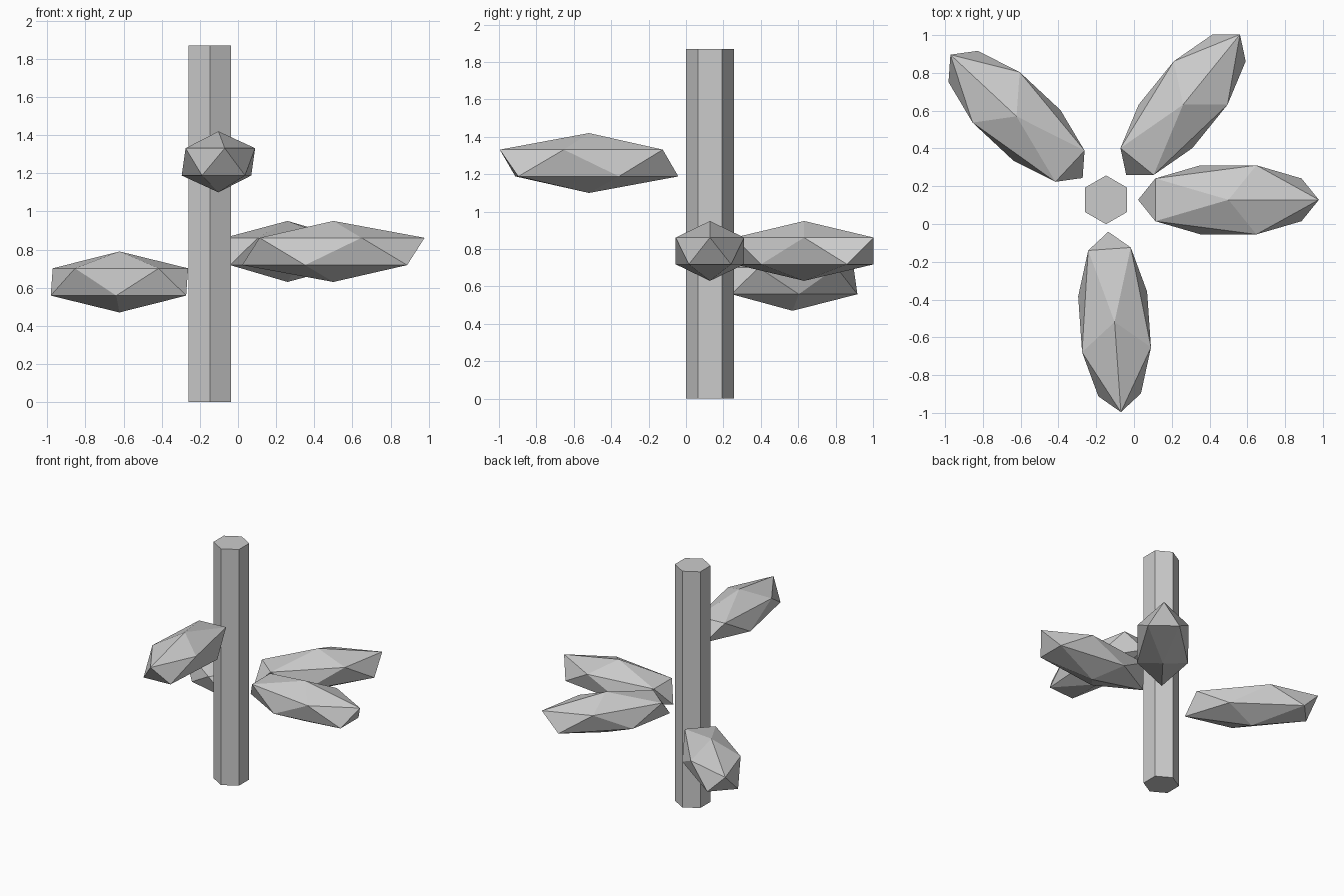
import bpy
from math import radians, cos, sin

if "Cube" in bpy.data.objects:
    bpy.data.objects.remove(bpy.data.objects["Cube"])

CX, CY = -0.148, 0.128      # trunk axis
REACH = 0.648               # trunk axis to leaf centre

# Trunk: hexagonal post
bpy.ops.mesh.primitive_cylinder_add(vertices=6, radius=0.129, depth=1.87,
                                    location=(CX, CY, 0.935))
bpy.context.object.name = "trunk"


# Leaf clump: stretched icosahedron pointing away from the trunk
def leaf(name, angle, z):
    a = radians(angle)
    bpy.ops.mesh.primitive_ico_sphere_add(
        subdivisions=1, radius=1,
        location=(CX + REACH * cos(a), CY + REACH * sin(a), z),
        rotation=(0, 0, a))
    ob = bpy.context.object
    ob.name = name
    ob.scale = (0.535, 0.215, 0.16)


# Leaves spiral round the trunk in 137 degree steps
for i, z in enumerate((0.79, 0.63, 1.26, 0.79)):
    leaf(f"leaf_{i + 1}", 137 * i, z)
